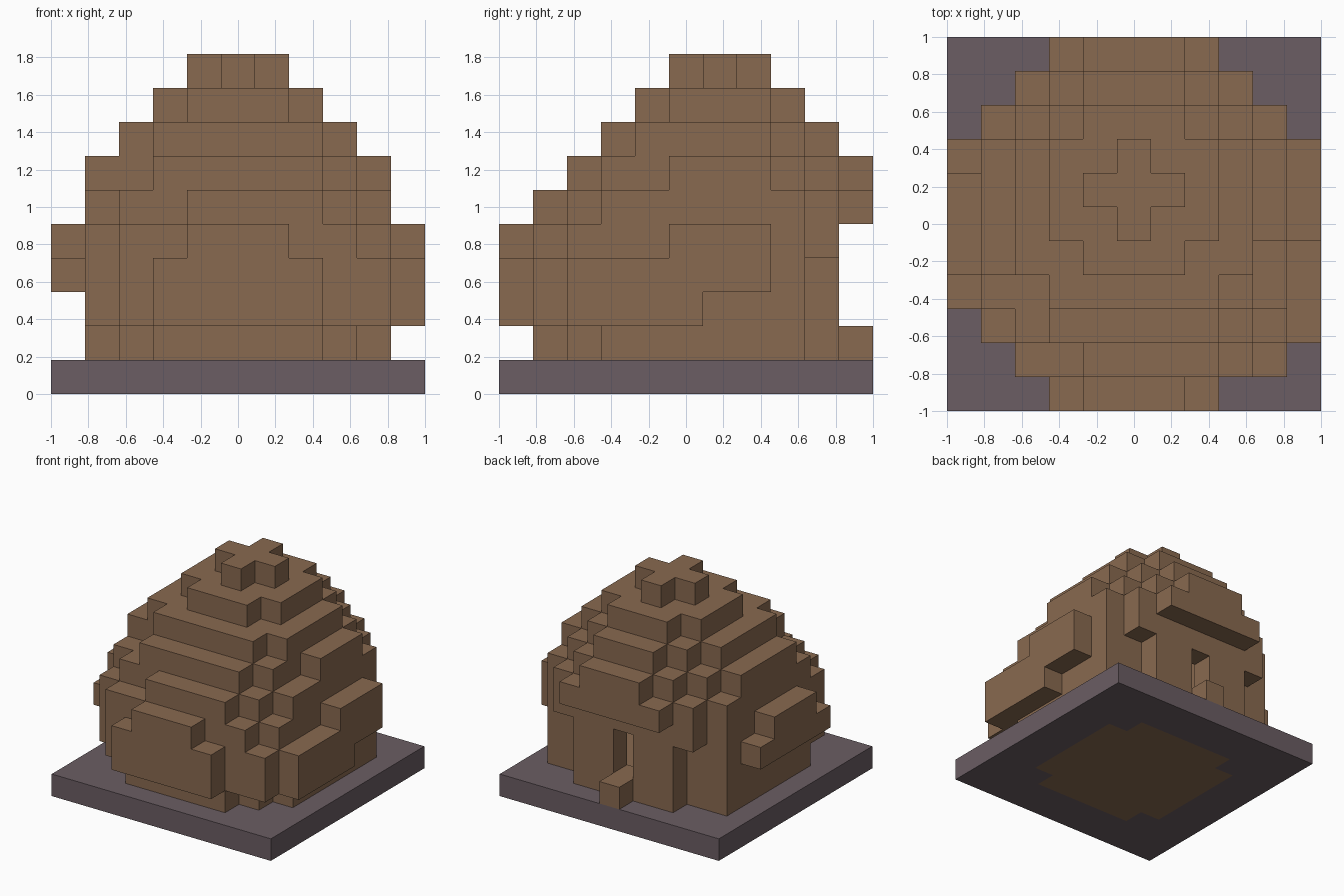
import bpy
import bmesh
import math
from mathutils import Vector

cube = bpy.data.objects.get("Cube")
if cube:
    bpy.data.objects.remove(cube, do_unlink=True)

GRID = 11
CELL = 2 / GRID
SIDES = [Vector(d) for d in ((1, 0, 0), (-1, 0, 0), (0, 1, 0),
                             (0, -1, 0), (0, 0, 1), (0, 0, -1))]


def make_material(name, colour):
    mat = bpy.data.materials.new(name)
    mat.use_nodes = True
    mat.diffuse_color = (*colour, 1)
    shader = mat.node_tree.nodes["Principled BSDF"]
    shader.inputs["Base Color"].default_value = (*colour, 1)
    shader.inputs["Roughness"].default_value = 0.9
    return mat


def block(x0, x1, y0, y1, z0, z1):
    """All cells of a box, both ends included."""
    return {(x, y, z) for x in range(x0, x1 + 1)
            for y in range(y0, y1 + 1) for z in range(z0, z1 + 1)}


def tier(z, *boxes):
    """One level of the dome as a union of rectangles x0, x1, y0, y1."""
    return set().union(*(block(*b, z, z) for b in boxes))


def neighbours(cell):
    return [tuple(int(v) for v in Vector(cell) + d) for d in SIDES]


def build(name, cells, solid, mat):
    """Skin the cells wherever they border on empty space."""
    bm = bmesh.new()
    corner = {}

    def vert(p):
        key = tuple(round(v) for v in p)
        if key not in corner:
            corner[key] = bm.verts.new(((key[0] - GRID / 2) * CELL,
                                        (key[1] - GRID / 2) * CELL, key[2] * CELL))
        return corner[key]

    for cell in sorted(cells):
        centre = Vector(cell) + Vector((0.5, 0.5, 0.5))
        for d, other in zip(SIDES, neighbours(cell)):
            if other in solid:
                continue
            u = Vector((d.y, d.z, d.x)) / 2
            v = d.cross(u)
            mid = centre + d / 2
            bm.faces.new([vert(mid + a * u + b * v)
                          for a, b in ((-1, -1), (1, -1), (1, 1), (-1, 1))])
    # Merge flat neighbouring squares into larger faces
    bmesh.ops.dissolve_limit(bm, angle_limit=math.radians(1),
                             verts=bm.verts[:], edges=bm.edges[:])
    bmesh.ops.triangulate(bm, faces=[f for f in bm.faces if len(f.verts) > 4])
    mesh = bpy.data.meshes.new(name)
    bm.to_mesh(mesh)
    bm.free()
    mesh.materials.append(mat)
    obj = bpy.data.objects.new(name, mesh)
    bpy.context.collection.objects.link(obj)
    return obj


brown = make_material("earth brown", (0.25, 0.143, 0.08))
stone = make_material("purple grey stone", (0.145, 0.11, 0.125))

# Foot of the dome, then the bulging middle
foot = tier(1, (3, 7, 1, 9), (2, 8, 2, 8), (1, 9, 3, 8))
lower = tier(2, (3, 7, 0, 9), (2, 9, 1, 8), (1, 9, 2, 8), (10, 10, 2, 5))
middle = tier(3, (3, 7, 0, 9), (2, 9, 1, 8), (1, 10, 2, 2), (0, 10, 3, 7), (1, 9, 8, 8))
upper = tier(4, (4, 6, 0, 9), (2, 8, 1, 9), (1, 9, 2, 8), (0, 0, 4, 6), (10, 10, 5, 7))

# Shoulder tiers, overhanging at the back
shoulder = tier(5, (4, 7, 1, 1), (2, 8, 2, 9), (1, 9, 3, 8), (3, 7, 9, 10))
brow = tier(6, (3, 7, 2, 9), (8, 8, 3, 8), (2, 2, 4, 8), (1, 1, 4, 7),
            (9, 9, 5, 7), (4, 6, 10, 10))

# Stepped crown
crown = (tier(7, (4, 6, 3, 9), (3, 7, 3, 8), (2, 8, 4, 7))
         | tier(8, (4, 6, 4, 8), (3, 7, 5, 7))
         | tier(9, (4, 6, 6, 6), (5, 5, 5, 7)))

mass = foot | lower | middle | upper | shoulder | brow | crown
ground = block(0, GRID - 1, 0, GRID - 1, 0, 0)

# Hollow room inside, and the doorway at the back
room = {c for c in mass if all(n in mass or n in ground for n in neighbours(c))}
doorway = block(5, 5, 9, 9, 2, 3)
step = block(5, 5, 9, 10, 1, 1)
dome = mass - room - doorway - step

# Round floor set into the square base
floor = tier(0, (2, 8, 3, 7), (3, 7, 2, 8))
base = ground - floor

solid = dome | step | floor | base
build("dome_shell", dome, solid, brown)
build("door_step", step, solid, brown)
build("floor", floor, solid, brown)
build("base_slab", base, solid, stone)
